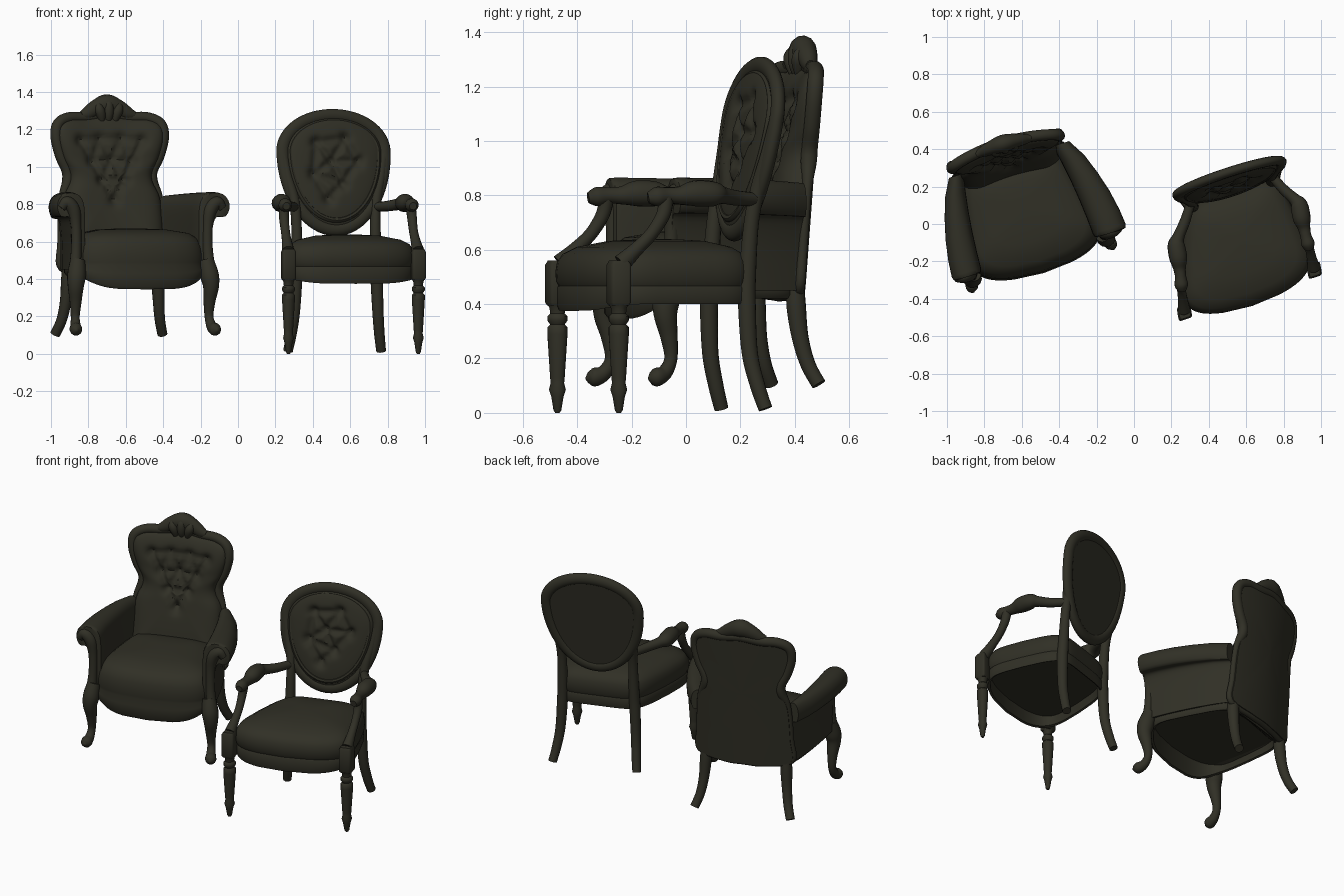
import bpy, bmesh, math
from mathutils import Vector

mat = bpy.data.materials.new("dark olive")
mat.diffuse_color = (0.03, 0.029, 0.019, 1)


def placer(ox, oy, ax, ay):
    """Chair coordinates (across, back, up) -> world, origin between the front legs."""
    ax, ay = math.radians(ax), math.radians(ay)
    return lambda u, v, z: Vector((ox + u * math.cos(ax) - v * math.sin(ay),
                                   oy + u * math.sin(ax) + v * math.cos(ay), z))


def skin(name, rings, loop=False):
    """Skin closed rings of points into one smooth object."""
    bm = bmesh.new()
    vs = [[bm.verts.new(p) for p in r] for r in rings]
    n = len(vs[0])
    pairs = list(zip(vs, vs[1:])) + ([(vs[-1], vs[0])] if loop else [])
    for a, b in pairs:
        for i in range(n):
            j = (i + 1) % n
            bm.faces.new((a[i], a[j], b[j], b[i]))
    if not loop:
        bm.faces.new(vs[0])
        bm.faces.new(vs[-1])
    bmesh.ops.recalc_face_normals(bm, faces=bm.faces)
    me = bpy.data.meshes.new(name)
    bm.to_mesh(me)
    bm.free()
    me.materials.append(mat)
    me.shade_smooth()
    me.set_sharp_from_angle(angle=math.radians(45))
    ob = bpy.data.objects.new(name, me)
    bpy.context.collection.objects.link(ob)
    return ob


def smooth(pts, n=6, closed=False):
    """Catmull-Rom through points of any dimension."""
    m, out = len(pts), []
    get = (lambda i: pts[i % m]) if closed else (lambda i: pts[max(0, min(m - 1, i))])
    for i in range(m if closed else m - 1):
        for k in range(n):
            t = k / n
            out.append(tuple(0.5 * (2 * b + (c - a) * t + (2 * a - 5 * b + 4 * c - d) * t * t
                                    + (3 * b - a - 3 * c + d) * t ** 3)
                             for a, b, c, d in zip(get(i - 1), get(i), get(i + 1), get(i + 2))))
    return out if closed else out + [pts[-1]]


def tube(name, P, path, closed=False, n=6, sides=14, flat=1):
    """Round bar along (u, v, z, radius) points, flattened front to back."""
    path = smooth(path, n, closed)
    pts = [P(*p[:3]) for p in path]
    depth = (P(0, 1, 0) - P(0, 0, 0)).normalized()
    m, rings, nrm = len(pts), [], Vector((0.3, 0.9, 0.2))
    for i, p in enumerate(pts):
        a, b = (pts[i - 1], pts[(i + 1) % m]) if closed else (pts[max(i - 1, 0)], pts[min(i + 1, m - 1)])
        t = (b - a).normalized()
        nrm = (nrm - t * nrm.dot(t)).normalized()
        q = t.cross(nrm)
        offs = [path[i][3] * (nrm * math.cos(w) + q * math.sin(w))
                for w in (2 * math.pi * k / sides for k in range(sides))]
        rings.append([p + o - depth * o.dot(depth) * (1 - flat) for o in offs])
    return skin(name, rings, closed)


def sup(w, e):
    c, s = math.cos(w), math.sin(w)
    return math.copysign(abs(c) ** (2 / e), c), math.copysign(abs(s) ** (2 / e), s)


def lathe(name, P, u, v, prof, e=2, sides=20):
    rings = []
    for r, z in prof:
        xy = [sup(2 * math.pi * k / sides, e) for k in range(sides)]
        rings.append([P(u + r * x, v + r * y, z) for x, y in xy])
    return skin(name, rings)


def seat(name, P, wf, wb, v0, v1, bow, dip, bulge, layers, n=80):
    """Trapezoid seat with bowed front; layers are (scale, z, share of apron dip)."""
    vc, rings = (v0 + v1) / 2, []
    for s, z, d in layers:
        ring = []
        for k in range(n):
            x, y = sup(2 * math.pi * k / n, 6)
            f = max(0, -y)
            u = x * (wf + (wb - wf) * (y + 1) / 2) * (1 + bulge * (1 - y * y))
            v = v0 + (y + 1) / 2 * (v1 - v0) - bow * (1 - x * x) * f
            ring.append(P(u * s, vc + (v - vc) * s, z - d * dip * f ** 3 * (1 - x ** 4)))
        rings.append(ring)
    return skin(name, rings)


def tufted(name, P, outline, cz, lean, front, back, buttons, low=0, rows=22):
    """Upholstered back: domed front with buttons and folds, thicker low down, plain rear."""
    folds = [(Vector(a), Vector(b)) for i, a in enumerate(buttons) for b in buttons[:i]
             if (Vector(a) - Vector(b)).length < 0.19]

    def dent(u, z):
        p, d = Vector((u, z)), 0
        for b in buttons:
            d = max(d, 0.042 * math.exp(-((p - Vector(b)).length / 0.03) ** 2))
        for a, b in folds:
            t = max(0, min(1, (p - a).dot(b - a) / (b - a).length_squared))
            d = max(d, 0.02 * math.exp(-((p - a - t * (b - a)).length / 0.022) ** 2))
        return d

    rings = []
    for i in range(rows + 1):
        k = 0.02 + 0.98 * i / rows
        ring = []
        for u, z in outline:
            u, z = u * k, cz + (z - cz) * k
            h = (front + low * max(0, 1.05 - z)) * math.sqrt(1 - k ** 4)
            ring.append(P(u, lean(u, z) - max(0, h - dent(u, z) * (1 - k ** 6)), z))
        rings.append(ring)
    for k in (1, 0.9, 0.6, 0.3, 0.02):
        rings.append([P(u * k, lean(u * k, cz + (z - cz) * k) + back, cz + (z - cz) * k) for u, z in outline])
    return skin(name, rings)


# ---------- open chair with oval back ----------
P = placer(0.617, -0.36, 18, 10)
lean = lambda u, z: 0.535 + 0.165 * (z - 0.6)
seat("oval_chair_seat", P, 0.37, 0.25, -0.01, 0.55, 0.07, 0.025, 0.07,
     [(0.02, 0.46, 0), (0.92, 0.46, 0), (0.935, 0.405, 1), (0.97, 0.40, 1), (0.985, 0.415, 1), (0.985, 0.46, 0),
      (0.972, 0.467, 0), (0.995, 0.485, 0), (1.0, 0.52, 0), (0.985, 0.555, 0), (0.93, 0.585, 0),
      (0.8, 0.61, 0), (0.5, 0.632, 0), (0.2, 0.638, 0), (0.02, 0.639, 0)])
oval = []
for k in range(64):
    w = 2 * math.pi * k / 64
    oval.append((0.285 * math.cos(w), 1.08 + (0.195 if math.sin(w) > 0 else 0.415) * math.sin(w)))
tube("oval_back_frame", P, [(u, lean(u, z), z, 0.035) for u, z in oval[::2]], True, 2, flat=0.75)
tube("oval_back_bead", P, [(u * 0.87, lean(u, z) - 0.015, 1.05 + (z - 1.05) * 0.87, 0.016)
                           for u, z in oval[::2]], True, 2, 8)
tufted("oval_back_pad", P, [(u * 0.97, z) for u, z in oval], 1.0, lean, 0.045, 0.018,
       [(-0.1, 1.13), (0.06, 1.15), (-0.02, 1.03), (0.13, 1.03), (-0.12, 0.96), (0.04, 0.91), (-0.04, 0.83)])
for s in (-1, 1):
    lathe("turned_front_leg", P, 0.365 * s, 0,
          [(0.008, 0.0), (0.014, 0.01), (0.022, 0.06), (0.03, 0.085), (0.024, 0.11), (0.026, 0.13),
           (0.036, 0.29), (0.036, 0.315), (0.026, 0.325), (0.036, 0.34), (0.036, 0.355), (0.026, 0.365),
           (0.028, 0.385), (0.036, 0.40)])
    lathe("leg_block", P, 0.365 * s, 0, [(0.032, 0.395), (0.038, 0.405), (0.038, 0.545), (0.03, 0.56)], 6)
    tube("back_post_and_leg", P,
         [(0.285 * s, 0.612, 1.08, 0.024), (0.262 * s, 0.588, 0.95, 0.026), (0.232 * s, 0.563, 0.83, 0.028),
          (0.222 * s, 0.54, 0.7, 0.028), (0.222 * s, 0.525, 0.5, 0.032), (0.226 * s, 0.522, 0.4, 0.033),
          (0.235 * s, 0.53, 0.22, 0.03), (0.248 * s, 0.555, 0.1, 0.028), (0.262 * s, 0.58, 0.015, 0.026)])
    tube("open_arm", P,
         [(0.225 * s, 0.56, 0.785, 0.024), (0.275 * s, 0.47, 0.79, 0.028), (0.325 * s, 0.4, 0.8, 0.032),
          (0.345 * s, 0.36, 0.805, 0.046), (0.347 * s, 0.29, 0.807, 0.048), (0.35 * s, 0.235, 0.8, 0.034),
          (0.352 * s, 0.19, 0.8, 0.03), (0.356 * s, 0.145, 0.795, 0.036), (0.356 * s, 0.112, 0.79, 0.02)])
    tube("arm_support", P,
         [(0.355 * s, 0.18, 0.79, 0.028), (0.36 * s, 0.168, 0.73, 0.026), (0.36 * s, 0.125, 0.66, 0.024),
          (0.362 * s, 0.07, 0.605, 0.026), (0.365 * s, 0.01, 0.55, 0.034)])

# ---------- button-back armchair ----------
P = placer(-0.5, -0.205, 17, 17.5)
lean = lambda u, z: 0.555 + 0.08 * (z - 0.45) + 0.05 * (1 - (u / 0.32) ** 2)
seat("armchair_seat", P, 0.378, 0.28, 0.01, 0.58, 0.07, 0.075, 0.03,
     [(0.02, 0.47, 0), (0.92, 0.47, 0), (0.935, 0.425, 1), (0.97, 0.42, 1), (1.0, 0.435, 1), (1.0, 0.46, 0.4),
      (0.975, 0.475, 0), (0.98, 0.49, 0), (0.98, 0.53, 0), (0.96, 0.575, 0), (0.91, 0.615, 0),
      (0.8, 0.645, 0), (0.5, 0.665, 0), (0.2, 0.67, 0), (0.02, 0.67, 0)])
half = [(0.12, 1.265), (0.22, 1.262), (0.285, 1.23), (0.3, 1.16), (0.275, 1.06), (0.238, 0.98), (0.237, 0.92),
        (0.275, 0.82), (0.287, 0.6), (0.287, 0.46)]
whole = [(0, 1.28)] + half + [(0.12, 0.43), (0, 0.43), (-0.12, 0.43)] + [(-u, z) for u, z in half[::-1]]
tufted("button_back_pad", P, smooth(whole, 4, True), 0.9, lean, 0.08, 0.022,
       [(-0.17, 1.14), (-0.06, 1.15), (0.06, 1.15), (0.17, 1.14), (-0.11, 1.03), (0, 1.04), (0.11, 1.03),
        (-0.06, 0.93), (0.06, 0.93), (0, 0.83)], 0.15)
tube("armchair_back_frame", P, [(u, lean(u, z), z, 0.03 if z > 0.85 else 0.018) for u, z in whole], True, 6)
# carved crest: a smooth hump with a small shell on its face
crest = [(0.15, 1.275, 0.022), (0.115, 1.285, 0.035), (0.06, 1.315, 0.046), (0, 1.332, 0.056)]
crest = [(-u, z, r) for u, z, r in crest] + crest[-2::-1]
tube("crest", P, [(u, lean(u, z) - 0.01, z, r) for u, z, r in crest], flat=0.85)
for u in (-0.055, 0, 0.055):
    v = lean(u, 1.3)
    tube("crest_shell", P, [(u * 0.6, v - 0.03, 1.23, 0.01), (u * 0.8, v - 0.035, 1.28, 0.026),
                            (u, v - 0.035, 1.33 - abs(u) * 0.3, 0.026), (u, v - 0.02, 1.375 - abs(u) * 0.5, 0.01)])
section = smooth([(-0.05, 0.47), (-0.052, 0.7), (-0.045, 0.8), (-0.02, 0.845), (0.03, 0.865), (0.09, 0.855),
                  (0.125, 0.82), (0.13, 0.775), (0.105, 0.735), (0.06, 0.735), (0.035, 0.7), (0.02, 0.6),
                  (0.02, 0.45)], 3)
for s in (-1, 1):
    # rolled arm swept from front to back, roll shrinking towards the back
    rings, w = [], 1 if s > 0 else 0.85
    for t, v, k in ((0, 0.04, 0.8), (0, 0.045, 0.94), (0.04, 0.065, 1), (0.2, 0.15, 0.98), (0.4, 0.26, 0.92),
                    (0.6, 0.37, 0.82), (0.8, 0.48, 0.7), (1, 0.575, 0.5)):
        b = 0.365 - 0.02 * t - 0.07 * t * t
        rings.append([P(s * (b + 0.03 * (1 - k) * (t == 0) + d * k * (w if d > 0.03 else 1)), v,
                        z - 0.02 * t * t * max(0, min(1, (z - 0.6) / 0.2)) if t
                        else 0.66 + (z - 0.66) * (0.9 + k / 10))
                      for d, z in section])
    skin("rolled_arm", rings)
    tube("arm_front_post", P,
         [(0.38 * s, 0.035, 0.43, 0.034), (0.368 * s, 0.045, 0.55, 0.028), (0.368 * s, 0.048, 0.68, 0.028),
          (0.383 * s, 0.048, 0.77, 0.036), (0.42 * s, 0.048, 0.81, 0.034), (0.45 * s, 0.052, 0.78, 0.025)])
    tube("cabriole_front_leg", P,
         [(0.36 * s, 0.045, 0.5, 0.04), (0.372 * s, 0.025, 0.42, 0.05), (0.378 * s, 0.02, 0.36, 0.043),
          (0.374 * s, 0.035, 0.28, 0.032), (0.374 * s, 0.042, 0.2, 0.024), (0.38 * s, 0.018, 0.15, 0.028),
          (0.388 * s, -0.015, 0.132, 0.034), (0.392 * s, -0.035, 0.128, 0.026), (0.393 * s, -0.05, 0.126, 0.006)])
    tube("armchair_back_leg", P,
         [(0.25 * s, 0.56, 0.5, 0.03), (0.252 * s, 0.562, 0.4, 0.036), (0.26 * s, 0.575, 0.28, 0.031),
          (0.275 * s, 0.6, 0.18, 0.028), (0.3 * s, 0.635, 0.105, 0.027)])
